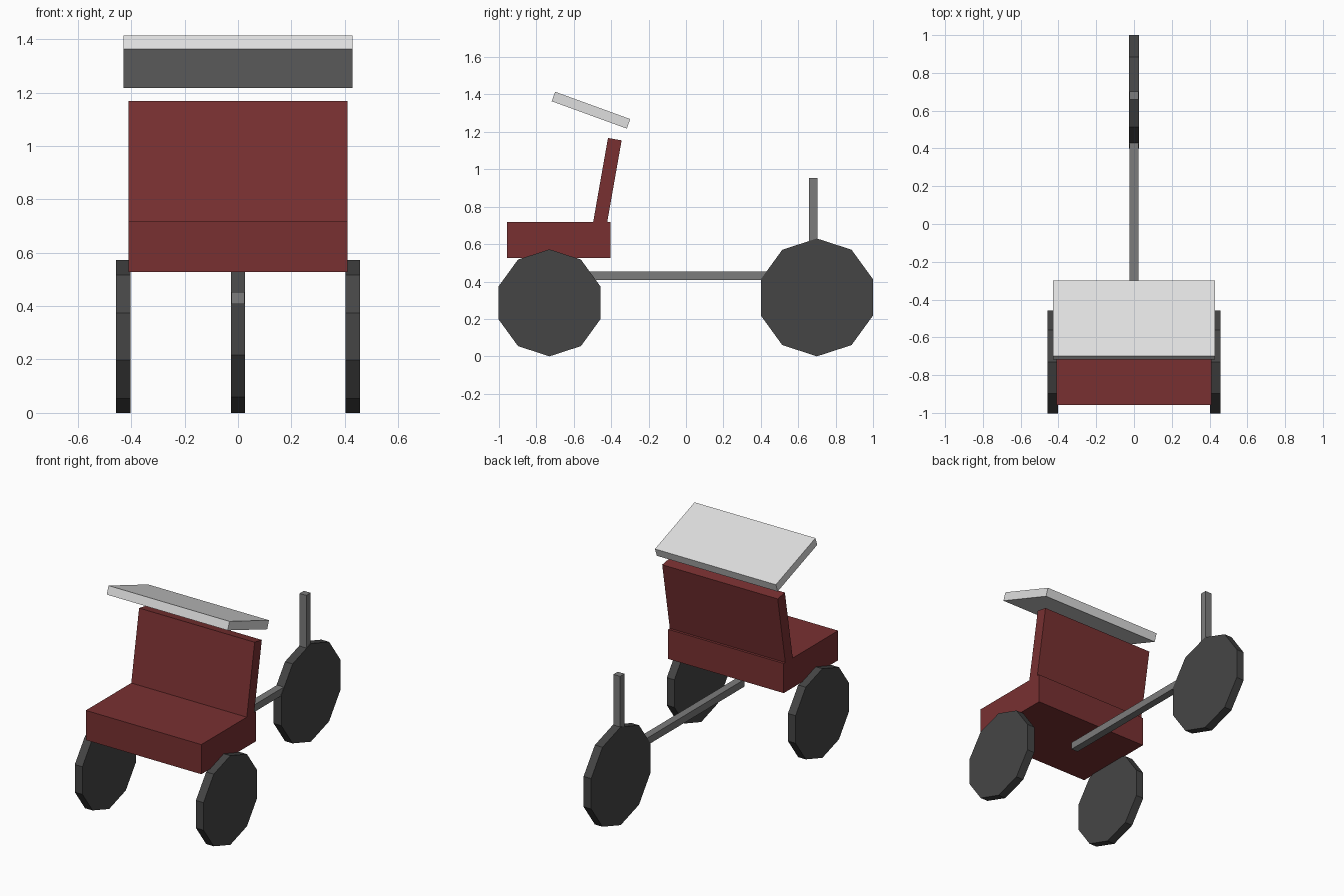
import bpy, bmesh, math
from mathutils import Matrix

if "Cube" in bpy.data.objects:
    bpy.data.objects.remove(bpy.data.objects["Cube"])


def material(name, rgb):
    m = bpy.data.materials.new(name)
    m.diffuse_color = (*rgb, 1.0)
    m.use_nodes = True
    m.node_tree.nodes["Principled BSDF"].inputs["Base Color"].default_value = m.diffuse_color
    return m


RED = material("dark red", (0.19, 0.030, 0.031))
BLACK = material("tyre grey", (0.060, 0.060, 0.060))
STEEL = material("steel grey", (0.20, 0.20, 0.20))
WHITE = material("pale grey", (0.74, 0.74, 0.74))


def finish(bm, name, mat):
    bmesh.ops.recalc_face_normals(bm, faces=bm.faces)
    mesh = bpy.data.meshes.new(name)
    bm.to_mesh(mesh)
    bm.free()
    mesh.materials.append(mat)
    ob = bpy.data.objects.new(name, mesh)
    bpy.context.collection.objects.link(ob)
    return ob


def box(name, centre, size, mat, tilt=0.0):
    """Box tilted about the x axis by degrees."""
    bm = bmesh.new()
    bmesh.ops.create_cube(bm, size=1.0, matrix=Matrix.Diagonal((*size, 1.0)))
    ob = finish(bm, name, mat)
    ob.location = centre
    ob.rotation_euler.x = math.radians(tilt)
    return ob


def wheel(name, x, y, radius, width=0.054, sides=10):
    """Ten-sided disc with a corner at the top, standing on the ground."""
    bm = bmesh.new()
    ring = []
    for i in range(sides):
        a = 2 * math.pi * i / sides
        ring.append(bm.verts.new((-width / 2, radius * math.sin(a), radius * math.cos(a))))
    face = bm.faces.new(ring)
    ext = bmesh.ops.extrude_face_region(bm, geom=[face], use_keep_orig=True)
    moved = [v for v in ext["geom"] if isinstance(v, bmesh.types.BMVert)]
    bmesh.ops.translate(bm, verts=moved, vec=(width, 0, 0))
    finish(bm, name, BLACK).location = (x, y, radius)


# Wheels
wheel("front_wheel", 0, 0.70, 0.315)
for side, x in (("left", -0.43), ("right", 0.43)):
    wheel(side + "_seat_wheel", x, -0.73, 0.286)

# Frame bar and steering post
box("frame_bar", (0, 0.02, 0.430), (0.048, 1.16, 0.046), STEEL)
box("steering_post", (0, 0.68, 0.677), (0.048, 0.044, 0.554), STEEL)

# Seat, leaning backrest and sloping canopy
box("seat", (0, -0.681, 0.622), (0.82, 0.552, 0.19), RED)
box("backrest", (0, -0.421, 0.932), (0.82, 0.074, 0.465), RED, tilt=-10)
box("canopy", (0, -0.508, 1.316), (0.858, 0.427, 0.054), WHITE, tilt=-20)
